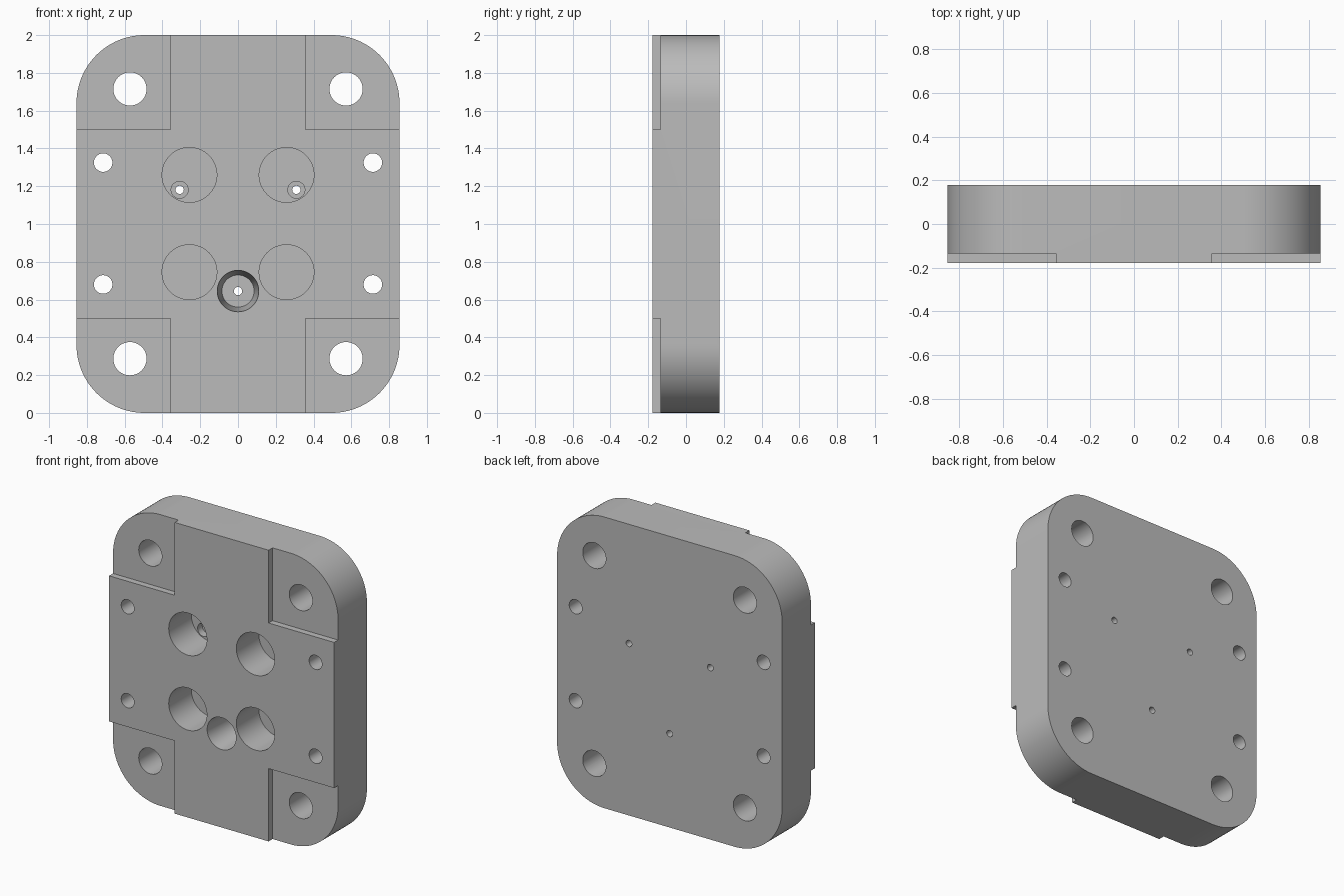
import bpy, bmesh, math
from mathutils import Matrix, Vector

cube = bpy.data.objects.get("Cube")
if cube:
    bpy.data.objects.remove(cube, do_unlink=True)

W, D, R = 0.855, 0.178, 0.36      # half width, half depth, corner radius
STEP = 0.043                      # corner recess depth

steel = bpy.data.materials.new("steel grey")
steel.use_nodes = True
GREY = (0.5, 0.5, 0.5, 1)
steel.diffuse_color = GREY
steel.node_tree.nodes["Principled BSDF"].inputs["Base Color"].default_value = GREY


def make_object(name, bm):
    bmesh.ops.recalc_face_normals(bm, faces=bm.faces)
    mesh = bpy.data.meshes.new(name)
    bm.to_mesh(mesh)
    bm.free()
    mesh.materials.append(steel)
    ob = bpy.data.objects.new(name, mesh)
    bpy.context.collection.objects.link(ob)
    return ob


# Rounded plate: corner arcs extruded along y
bm = bmesh.new()
outline = []
for i, (sx, sz) in enumerate([(1, 1), (-1, 1), (-1, -1), (1, -1)]):
    for k in range(25):
        a = math.radians(90 * i + 90 * k / 24)
        outline.append(bm.verts.new((sx * (W - R) + R * math.cos(a), -D,
                                     1 + sz * (1 - R) + R * math.sin(a))))
face = bm.faces.new(outline)
ext = bmesh.ops.extrude_face_region(bm, geom=[face])
bmesh.ops.translate(bm, vec=(0, 2 * D, 0),
                    verts=[v for v in ext["geom"] if isinstance(v, bmesh.types.BMVert)])
plate = make_object("mounting_plate", bm)

cutters = []


def cut(name, bm):
    ob = make_object(name, bm)
    ob.hide_render = True
    mod = plate.modifiers.new(name, "BOOLEAN")
    mod.operation = "DIFFERENCE"
    mod.solver = "EXACT"
    mod.object = ob
    cutters.append(ob)


def cut_hole(name, x, z, y0, y1, r0, r1=None, sides=48):
    """Round hole running along y from y0 to y1, optionally tapered."""
    bm = bmesh.new()
    turn = Matrix.Translation((x, (y0 + y1) / 2, z)) @ Matrix.Rotation(-math.pi / 2, 4, "X")
    bmesh.ops.create_cone(bm, cap_ends=True, segments=sides, radius1=r0,
                          radius2=r1 or r0, depth=y1 - y0, matrix=turn)
    cut(name, bm)


# Recessed corners
for sx in (-1, 1):
    for sz in (-1, 1):
        bm = bmesh.new()
        place = Matrix.Translation((sx * 0.857, -D + STEP - 0.25, 1 + sz))
        bmesh.ops.create_cube(bm, size=1,
                              matrix=place @ Matrix.Diagonal(Vector((1, 0.5, 1, 1))))
        cut("corner_recess", bm)

FRONT, BACK = -D - 0.05, D + 0.05
FLOOR = -D + 0.245                # bottom of the large pockets
for sx in (-1, 1):
    for z in (0.287, 1.715):
        cut_hole("corner_bolt_hole", sx * 0.572, z, FRONT, BACK, 0.088)
    for z in (0.68, 1.325):
        cut_hole("side_bolt_hole", sx * 0.714, z, FRONT, BACK, 0.049)
    for z in (0.745, 1.26):
        cut_hole("round_pocket", sx * 0.257, z, FRONT, FLOOR, 0.145, sides=64)
    # Counterbored pin holes in the upper pockets
    cut_hole("pin_counterbore", sx * 0.309, 1.181, FLOOR - 0.05, FLOOR + 0.05, 0.045)
    cut_hole("pin_hole", sx * 0.309, 1.181, FLOOR, BACK, 0.022, sides=32)

# Tapered centre pocket with a pin hole
cut_hole("centre_pocket", 0, 0.645, -D - 0.001, -D + 0.3, 0.11, 0.085)
cut_hole("centre_pin_hole", 0, 0.645, 0, BACK, 0.022, sides=32)

# Apply the cuts and discard the cutters
graph = bpy.context.evaluated_depsgraph_get()
result = bpy.data.meshes.new_from_object(plate.evaluated_get(graph))
plate.modifiers.clear()
plate.data = result
result.materials.clear()
result.materials.append(steel)
for ob in cutters:
    bpy.data.objects.remove(ob, do_unlink=True)

bpy.ops.object.select_all(action="DESELECT")
plate.select_set(True)
bpy.context.view_layer.objects.active = plate
bpy.ops.object.shade_smooth_by_angle(angle=math.radians(30))
